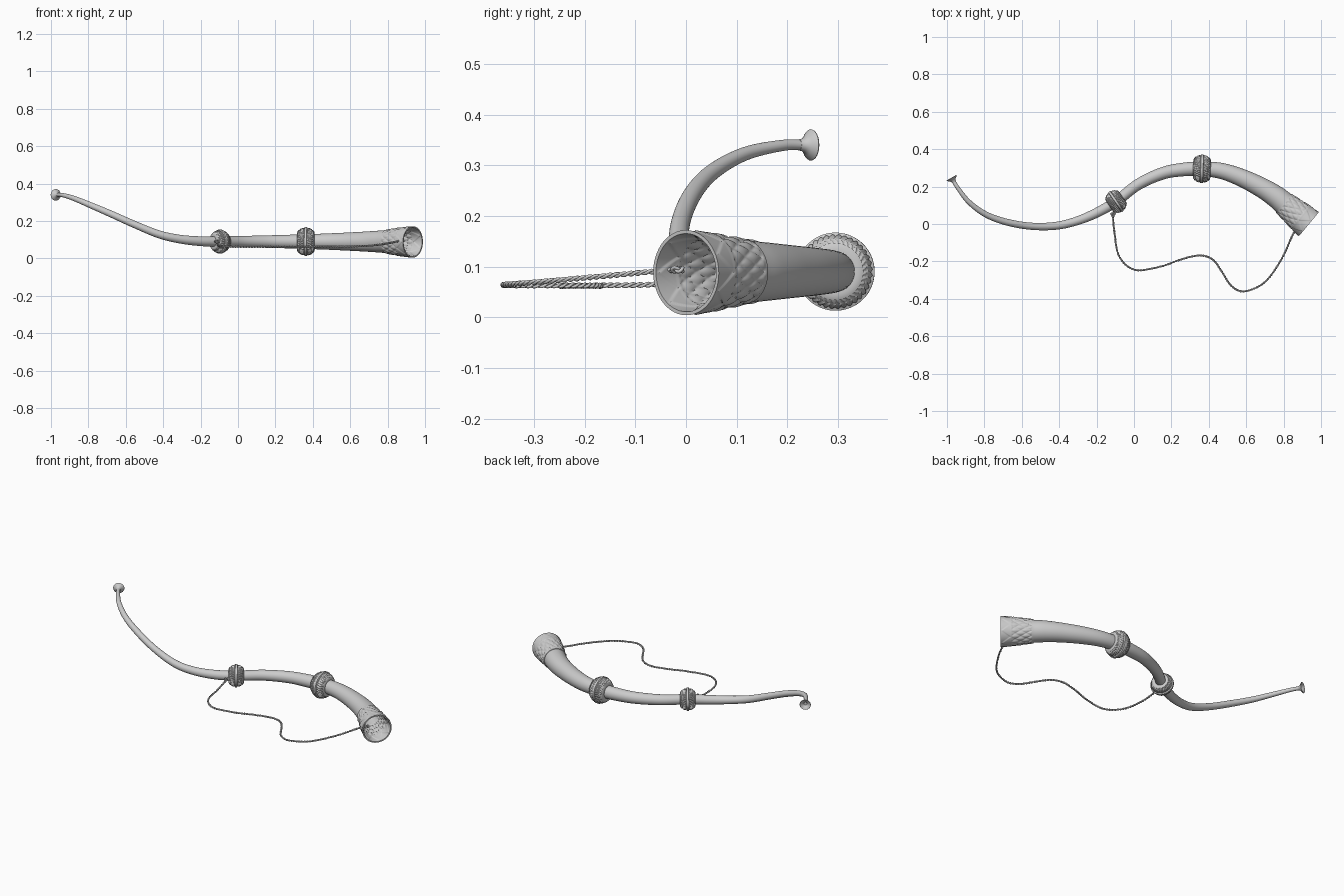
import bpy, bmesh
from math import sin, cos, pi, sqrt, tau
from mathutils import Vector

if "Cube" in bpy.data.objects:
    bpy.data.objects.remove(bpy.data.objects["Cube"])

UP = Vector((0, 0, 1))


def smooth_path(keys, n):
    """Catmull-Rom through keys (any dimension), n samples per span."""
    k = [Vector(p) for p in keys]
    k = [2 * k[0] - k[1]] + k + [2 * k[-1] - k[-2]]
    out = []
    for i in range(1, len(k) - 2):
        a, b, c, d = k[i - 1:i + 3]
        for j in range(n):
            t = j / n
            out.append(0.5 * (2 * b + (c - a) * t + (2 * a - 5 * b + 4 * c - d) * t * t
                              + (3 * b - a - 3 * c + d) * t ** 3))
    return out + [k[-2]]


def tangents(pts):
    m = len(pts) - 1
    return [(pts[min(i + 1, m)] - pts[max(i - 1, 0)]).normalized() for i in range(m + 1)]


def loft(name, stations, segs, cyclic=False):
    """Skin rings given as (centre, tangent, radius function of angle)."""
    bm = bmesh.new()
    rings = []
    for c, t, rf in stations:
        side = t.cross(UP).normalized()
        up = side.cross(t)
        rings.append([bm.verts.new(c + (side * cos(a) + up * sin(a)) * rf(a))
                      for a in (tau * j / segs for j in range(segs))])
    pairs = list(zip(rings, rings[1:])) + ([(rings[-1], rings[0])] if cyclic else [])
    for r0, r1 in pairs:
        for j in range(segs):
            k = (j + 1) % segs
            bm.faces.new((r0[j], r0[k], r1[k], r1[j]))
    if not cyclic:
        bm.faces.new(rings[0])
        bm.faces.new(rings[-1])
    bmesh.ops.recalc_face_normals(bm, faces=bm.faces)
    me = bpy.data.meshes.new(name)
    bm.to_mesh(me)
    bm.free()
    ob = bpy.data.objects.new(name, me)
    bpy.context.collection.objects.link(ob)
    bpy.ops.object.select_all(action='DESELECT')
    bpy.context.view_layer.objects.active = ob
    ob.select_set(True)
    bpy.ops.object.shade_smooth_by_angle(angle=0.7)
    return ob


def const(r):
    return lambda a: r


# Horn body: x, y, z, radius along the curved centreline
keys = [(-.968, .235, .34, .010), (-.94, .19, .339, .011), (-.88, .115, .322, .0135),
        (-.79, .05, .285, .016), (-.68, .01, .238, .018), (-.55, -.012, .18, .019),
        (-.42, -.01, .128, .021)]
keys = [Vector(k) for k in keys] + [Vector(k) for k in [
    (-.31, .015, .103, .023), (-.2, .06, .092, .026), (-.096, .12, .09, .028),
    (.02, .21, .09, .030), (.15, .27, .09, .033), (.26, .291, .09, .036),
    (.363, .295, .09, .039), (.47, .283, .09, .043), (.58, .245, .09, .048),
    (.69, .19, .09, .054), (.76, .145, .09, .059), (.803, .11, .09, .062)]]
path = smooth_path(keys, 8)
centre = [Vector(p[:3]) for p in path]
tan = tangents(centre)
outer = [(c, t, const(p[3])) for c, t, p in zip(centre, tan, path)]
inner = [(c, t, const(p[3] - .008)) for c, t, p in zip(centre, tan, path)][-50:]
loft("horn_body", outer + inner[::-1], 40)

# Mouthpiece: small flared cup
d = Vector((-.5, .86, 0)).normalized()
cup = [(-.014, .011), (-.004, .013), (.004, .021), (.010, .029), (.013, .031),
       (.015, .030), (.011, .022), (.003, .011), (-.008, .004)]
loft("mouthpiece_cup", [(centre[0] + d * s, d, const(r)) for s, r in cup], 32)

# Bell: quilted diamond band, then a low zigzag border, carved inside as well
b0, b1 = Vector((.800, .112, .09)), Vector((.935, 0, .088))
axis = (b1 - b0).normalized()
DIAMONDS, BAND, STEPS = 14, .64, 44


def carving(t, a):
    u = DIAMONDS * a / tau
    if t < .05 or BAND < t < BAND + .05:          # plain rings
        return .003
    if t < BAND:                                   # pillows between crossing grooves
        v = (t - .05) / (BAND - .05) * 3.5
        return .0055 * sqrt(abs(sin(pi * (u + v / 2)) * sin(pi * (u - v / 2)))) - .001
    s = (t - BAND - .05) / (.95 - BAND)            # leaf points along the rim
    tri = abs(2 * ((u / 2) % 1) - 1)
    return .0025 if s < tri * .9 else .0


def bell_ring(t, off, sign):
    r = .063 + .022 * t - off
    return (b0.lerp(b1, t), axis, lambda a: r + sign * carving(t, a) - .001)


ts = [i / STEPS for i in range(STEPS + 1)]
loft("carved_bell", [bell_ring(t, 0, 1) for t in ts]
     + [bell_ring(t, .007, -1) for t in reversed(ts)], 168, cyclic=True)


# Carved knobs: rope-ribbed bulges with a plain centre band and end collars
def knob(name, key_index, R, half):
    c, t, base = centre[key_index * 8], tan[key_index * 8], path[key_index * 8][3]
    st = []
    n = 48
    for i in range(n + 1):
        ph = pi * i / n
        s = -cos(ph)
        r = base - .002 + (R - base) * sin(ph) ** .85
        m = abs(s)
        if m < .14:
            rf = const(R + .001)
        elif m < .20 or .66 < m < .71:
            rf = const(r - .003)
        elif m > .92:
            rf = const(r + .003)
        else:
            twist = 5 if m < .66 else -9
            rf = lambda a, r=r, m=m, tw=twist: r + .0018 * cos(36 * a + tw * m * 2) - .001
        st.append((c + t * half * s, t, rf))
    loft(name, st, 216)


knob("small_knob", 9, .063, .043)
knob("large_knob", 13, .076, .047)


# Twisted carrying cord
def strand(name, pts, radius, cyclic=False):
    cu = bpy.data.curves.new(name, 'CURVE')
    cu.dimensions = '3D'
    cu.bevel_depth = radius
    cu.bevel_resolution = 1
    cu.use_fill_caps = True
    sp = cu.splines.new('POLY')
    sp.points.add(len(pts) - 1)
    for q, p in zip(sp.points, pts):
        q.co = (*p, 1)
    sp.use_cyclic_u = cyclic
    bpy.context.collection.objects.link(bpy.data.objects.new(name, cu))


cord_keys = [(-.105, .075, .10), (-.112, .045, .085), (-.104, -.05, .066), (-.078, -.175, .063),
             (.005, -.245, .062), (.14, -.228, .062), (.25, -.19, .062), (.35, -.168, .062),
             (.42, -.19, .063), (.47, -.255, .063), (.52, -.33, .063), (.59, -.36, .064),
             (.70, -.31, .068), (.79, -.185, .079), (.845, -.065, .09), (.875, -.015, .094)]
cord = smooth_path(cord_keys, 40)
ct = tangents(cord)
for k in range(2):
    dist, pts = 0, []
    for i, (p, t) in enumerate(zip(cord, ct)):
        dist += (p - cord[i - 1]).length if i else 0
        a = tau * dist / .03 + pi * k
        side = t.cross(UP).normalized()
        pts.append(p + (side * cos(a) + side.cross(t) * sin(a)) * .0028)
    strand(f"cord_strand_{k + 1}", pts, .0032)

# Knots at both cord ends
for name, c in (("cord_knot_small_knob", (-.112, .05, .09)), ("cord_knot_bell", cord_keys[-1])):
    strand(name, [Vector(c) + .0042 * Vector((sin(a) + 2 * sin(2 * a), cos(a) - 2 * cos(2 * a),
                  -sin(3 * a))) for a in (tau * i / 48 for i in range(48))], .0036, True)
